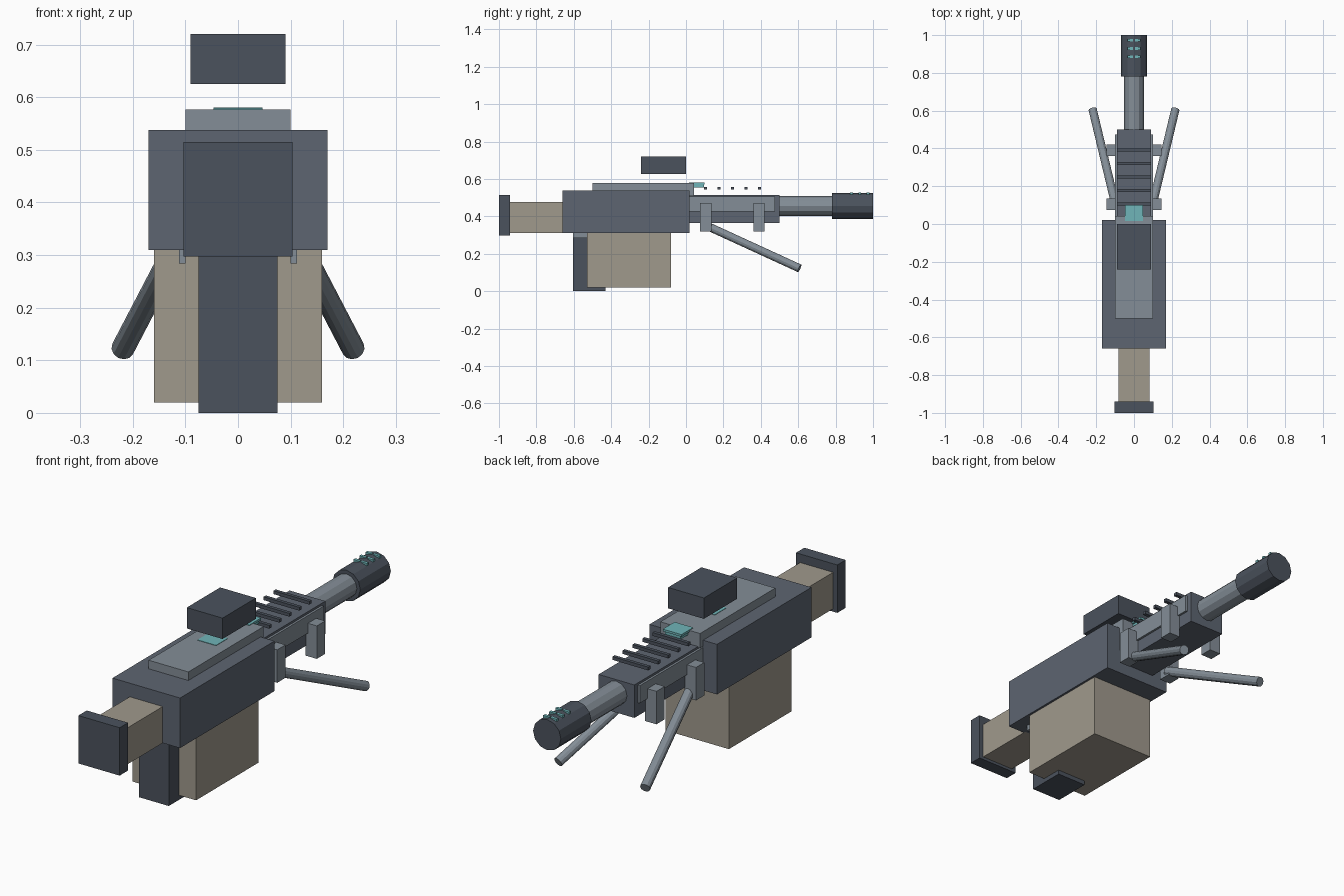
import bpy, math
from mathutils import Vector

if "Cube" in bpy.data.objects:
    bpy.data.objects.remove(bpy.data.objects["Cube"])


def material(name, rgb):
    m = bpy.data.materials.new(name)
    m.diffuse_color = (*rgb, 1)
    m.use_nodes = True
    m.node_tree.nodes["Principled BSDF"].inputs["Base Color"].default_value = m.diffuse_color
    return m


SLATE = material("slate", (0.11, 0.13, 0.165))
DARK = material("dark", (0.07, 0.085, 0.11))
STEEL = material("steel", (0.23, 0.27, 0.31))
TAN = material("tan", (0.35, 0.32, 0.265))
TEAL = material("teal", (0.16, 0.46, 0.48))


def box(name, x, y, z, mat):
    """Box from (min, max) ranges on each axis."""
    bpy.ops.mesh.primitive_cube_add(size=1, location=[(r[0] + r[1]) / 2 for r in (x, y, z)])
    o = bpy.context.object
    o.name = name
    o.scale = [r[1] - r[0] for r in (x, y, z)]
    bpy.ops.object.transform_apply(location=False, rotation=False, scale=True)
    o.data.materials.append(mat)
    return o


def mid_box(name, half, y, z, mat):
    return box(name, (-half, half), y, z, mat)


def pair(name, x0, x1, y, z, mat):
    """Box repeated on both sides of x = 0."""
    box(name + "_right", (x0, x1), y, z, mat)
    box(name + "_left", (-x1, -x0), y, z, mat)


def rod(name, a, b, radius, mat, sides=12):
    a, b = Vector(a), Vector(b)
    bpy.ops.mesh.primitive_cylinder_add(vertices=sides, radius=radius, depth=(b - a).length,
                                        location=(a + b) / 2)
    o = bpy.context.object
    o.name = name
    o.rotation_euler = (b - a).to_track_quat('Z', 'Y').to_euler()
    o.data.materials.append(mat)
    return o


# Main body and stock
mid_box("receiver", 0.17, (-0.66, 0.02), (0.31, 0.538), SLATE)
mid_box("top_cover", 0.10, (-0.50, 0.042), (0.51, 0.577), STEEL)
mid_box("stock", 0.083, (-0.94, -0.65), (0.31, 0.476), TAN)
mid_box("butt_pad", 0.104, (-1.0, -0.94), (0.297, 0.515), DARK)

# Grip and magazine below the body
mid_box("grip", 0.075, (-0.605, -0.43), (0.0, 0.32), DARK)
mid_box("magazine", 0.16, (-0.53, -0.08), (0.02, 0.315), TAN)
pair("grip_plate", 0.10, 0.112, (-0.605, -0.50), (0.284, 0.32), STEEL)

# Sight block hovering above the cover, with glowing pads
mid_box("sight", 0.09, (-0.24, 0.0), (0.625, 0.72), DARK)
mid_box("sight_pad", 0.047, (-0.225, -0.14), (0.57, 0.579), TEAL)
mid_box("front_pad", 0.047, (0.015, 0.10), (0.57, 0.58), TEAL)
mid_box("front_pad_block", 0.04, (0.03, 0.095), (0.555, 0.575), TEAL)

# Handguard, side panels and rail ribs
mid_box("handguard", 0.09, (0.0, 0.50), (0.365, 0.515), SLATE)
pair("side_panel", 0.085, 0.10, (0.0, 0.475), (0.425, 0.505), STEEL)
for i in range(5):
    y = 0.105 + 0.0718 * i
    mid_box(f"rail_rib_{i + 1}", 0.09, (y - 0.008, y + 0.008), (0.543, 0.558), DARK)

# Barrel, muzzle and vents
rod("barrel", (0, 0.45, 0.455), (0, 0.80, 0.455), 0.053, STEEL)
rod("muzzle", (0, 0.78, 0.455), (0, 1.0, 0.455), 0.07, DARK)
for i in range(3):
    y = 0.885 + 0.044 * i
    pair(f"vent_{i + 1}", 0.004, 0.034, (y - 0.007, y + 0.007), (0.515, 0.527), TEAL)

# Bipod brackets and folded legs
for label, y in (("rear", 0.105), ("front", 0.39)):
    pair(f"{label}_bracket", 0.088, 0.145, (y - 0.03, y + 0.03), (0.32, 0.47), STEEL)
for label, s in (("right", 1), ("left", -1)):
    rod(f"bipod_leg_{label}", (s * 0.10, 0.11, 0.35), (s * 0.219, 0.607, 0.122), 0.022, STEEL)
